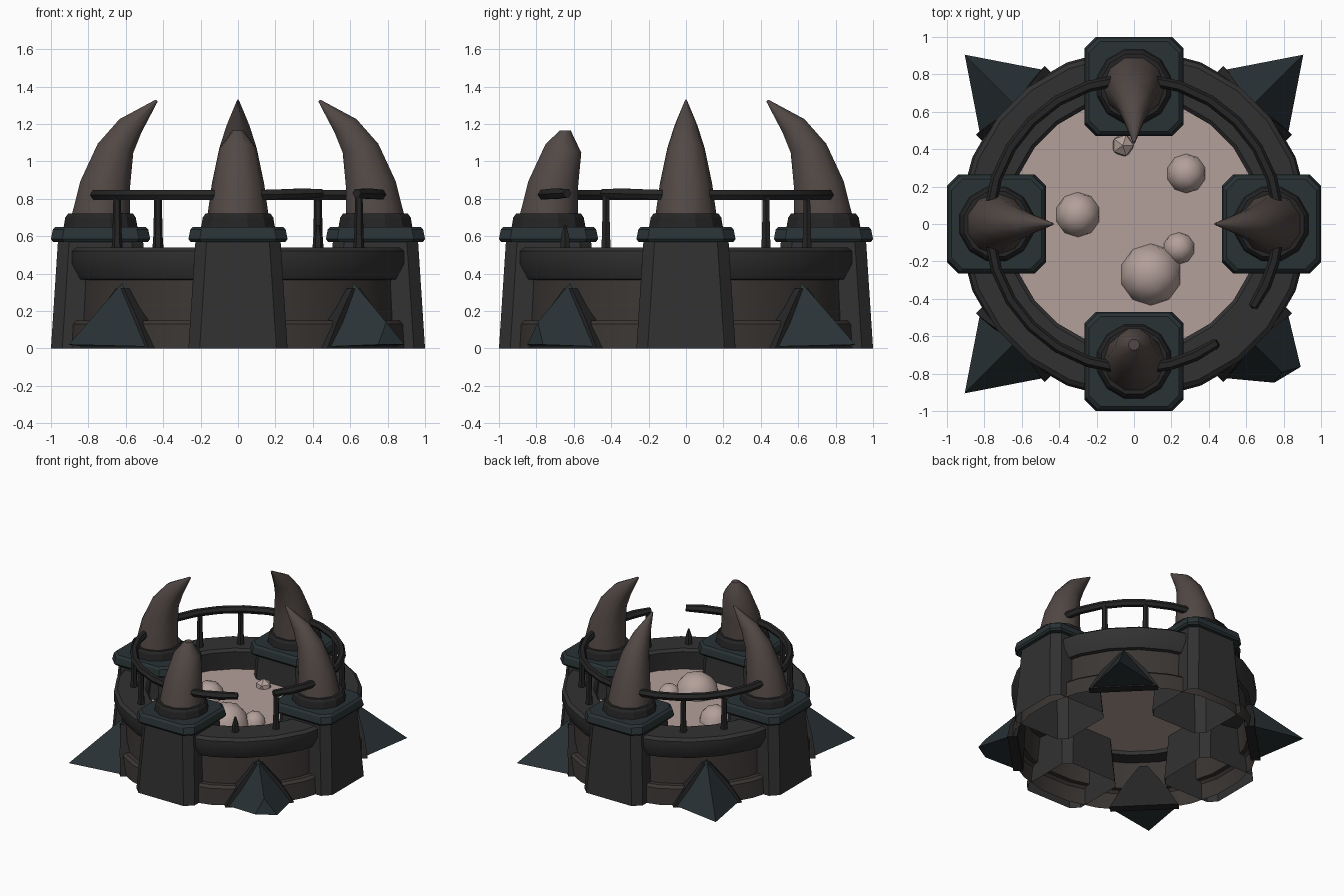
import bpy, bmesh, math
from mathutils import Vector, Matrix

if "Cube" in bpy.data.objects:
    bpy.data.objects.remove(bpy.data.objects["Cube"])


def material(name, col):
    m = bpy.data.materials.new(name)
    m.diffuse_color = (*col, 1)
    m.use_nodes = True
    m.node_tree.nodes["Principled BSDF"].inputs["Base Color"].default_value = m.diffuse_color
    return m


STONE = material("dark_stone", (0.032, 0.031, 0.031))
WALL = material("brown_stone", (0.043, 0.037, 0.034))
METAL = material("blue_metal", (0.022, 0.032, 0.036))
IRON = material("black_iron", (0.018, 0.018, 0.018))
HORN = material("horn", (0.085, 0.066, 0.06))
POOL = material("pale_liquid", (0.45, 0.35, 0.32))


def finish(name, bm, mat, rot=0.0, smooth=None):
    bm.transform(Matrix.Rotation(rot, 4, 'Z'))
    bmesh.ops.recalc_face_normals(bm, faces=bm.faces)
    me = bpy.data.meshes.new(name)
    bm.to_mesh(me)
    bm.free()
    me.materials.append(mat)
    ob = bpy.data.objects.new(name, me)
    bpy.context.collection.objects.link(ob)
    if smooth:
        bpy.ops.object.select_all(action='DESELECT')
        ob.select_set(True)
        bpy.context.view_layer.objects.active = ob
        bpy.ops.object.shade_smooth_by_angle(angle=math.radians(smooth))
    return ob


def loft(name, rings, mat, rot=0.0, bottom=False, top=True, closed=False, smooth=None):
    """Skin a list of equal-length point rings."""
    bm = bmesh.new()
    vs = [[bm.verts.new(p) for p in r] for r in rings]
    n = len(vs[0])
    pairs = list(zip(vs, vs[1:])) + ([(vs[-1], vs[0])] if closed else [])
    for a, b in pairs:
        for i in range(n):
            j = (i + 1) % n
            bm.faces.new((a[i], a[j], b[j], b[i]))
    if bottom and not closed:
        bm.faces.new(vs[0][::-1])
    if top and not closed:
        bm.faces.new(vs[-1])
    return finish(name, bm, mat, rot, smooth)


def circle(cx, z, r, n, tilt=0.0):
    out = []
    for i in range(n):
        a = 2 * math.pi * (i + 0.5) / n
        x = r * math.cos(a)
        out.append((cx + x, r * math.sin(a), z + x * tilt))
    return out


def octagon(cx, z, h, c):
    pts = [(h, c - h), (h, h - c), (h - c, h), (c - h, h),
           (-h, h - c), (-h, c - h), (c - h, -h), (h - c, -h)]
    return [(cx + x, y, z) for x, y in pts]


def tube(name, path, radii, mat, n=6, smooth=40):
    rings = []
    for i, p in enumerate(path):
        d = Vector(path[min(i + 1, len(path) - 1)]) - Vector(path[max(i - 1, 0)])
        d.normalize()
        side = d.cross(Vector((0, 0, 1)))
        side = side.normalized() if side.length > 0.3 else Vector((1, 0, 0))
        up = side.cross(d)
        rings.append([Vector(p) + radii[i] * (side * math.cos(t) + up * math.sin(t))
                      for t in [2 * math.pi * k / n for k in range(n)]])
    return loft(name, rings, mat, bottom=True, smooth=smooth)


# Round wall with a stepped foot, open underneath
loft("wall", [circle(0, z, r, 24) for r, z in
              [(0.935, 0), (0.925, 0.13), (0.905, 0.15), (0.87, 0.15), (0.855, 0.38)]],
     WALL, top=False, smooth=30)
# Heavy rim around the pool
loft("rim", [circle(0, z, r, 24) for r, z in
             [(0.69, 0.34), (0.67, 0.52), (0.69, 0.54), (0.90, 0.54), (0.925, 0.52),
              (0.925, 0.45), (0.885, 0.37)]],
     STONE, closed=True, smooth=30)

# Pool surface and half-sunk bubbles
bm = bmesh.new()
bm.faces.new([bm.verts.new(p) for p in circle(0, 0.37, 0.70, 24)])
finish("pool_surface", bm, POOL)
for x, y, r in [(-0.3, 0.05, 0.12), (0.28, 0.27, 0.105), (0.09, -0.27, 0.165),
                (0.24, -0.13, 0.085), (-0.06, 0.42, 0.065)]:
    bm = bmesh.new()
    bmesh.ops.create_icosphere(bm, subdivisions=2 if r > 0.07 else 1, radius=r)
    bmesh.ops.bisect_plane(bm, geom=bm.verts[:] + bm.edges[:] + bm.faces[:],
                           plane_co=(0, 0, 0), plane_no=(0, 0, 1), clear_inner=True)
    bmesh.ops.translate(bm, verts=bm.verts, vec=(x, y, 0.37))
    finish("bubble", bm, POOL, smooth=40)

# Four pillars with caps, collars and inward-curving horns (front horn is snapped)
C = 0.735
for k, side in enumerate(["right", "back", "left", "front"]):
    rot = k * math.pi / 2
    loft(side + "_pillar", [octagon(C, 0, 0.265, 0.06), octagon(C, 0.57, 0.228, 0.06)],
         STONE, rot)
    loft(side + "_cap", [octagon(C, 0.57, 0.255, 0.06), octagon(C, 0.585, 0.265, 0.06),
                         octagon(C, 0.635, 0.255, 0.06), octagon(C, 0.65, 0.24, 0.06)],
         METAL, rot, bottom=True)
    loft(side + "_collar", [circle(C, 0.645, 0.205, 12), circle(C, 0.70, 0.195, 12),
                            circle(C, 0.72, 0.18, 12)], IRON, rot)
    horn = [circle(C, 0.70, 0.165, 10), circle(0.71, 0.88, 0.14, 10, 0.1),
            circle(0.655, 1.07, 0.10, 10, 0.25)]
    if side == "front":
        horn.append(circle(0.645, 1.165, 0.03, 10))
    else:
        horn += [circle(0.575, 1.19, 0.062, 10, 0.6), circle(0.435, 1.325, 0.006, 10, 0.8)]
    loft(side + "_horn", horn, HORN, rot, smooth=40)

# Diagonal ground spikes on backing plates (front right one is blunted)
for k, side in enumerate(["back_right", "back_left", "front_left", "front_right"]):
    rot = math.pi / 4 + k * math.pi / 2
    bm = bmesh.new()
    base = [bm.verts.new(p) for p in [(0.925, -0.24, 0.01), (0.925, 0.24, 0.01), (0.875, 0, 0.35)]]
    bm.faces.new(base)
    if side == "front_right":
        tip = [bm.verts.new(p) for p in
               [(1.13, -0.07, 0.02), (1.17, 0.09, 0.02), (1.12, 0, 0.14)]]
        bm.faces.new(tip)
        for i in range(3):
            j = (i + 1) % 3
            bm.faces.new((base[i], base[j], tip[j], tip[i]))
    else:
        tip = bm.verts.new((1.28, 0, 0.02))
        for i in range(3):
            bm.faces.new((base[i], base[(i + 1) % 3], tip))
    finish(side + "_spike", bm, METAL, rot)
    loft(side + "_spike_plate",
         [[(x, -0.26, 0), (x, 0.26, 0), (x - 0.01, 0.17, 0.15), (x - 0.04, 0.03, 0.32),
           (x - 0.04, -0.03, 0.32), (x - 0.01, -0.17, 0.15)] for x in (0.86, 0.935)],
        IRON, rot, bottom=True)

# Iron rail between the horns, broken in the front right quarter
R = 0.775


def arc(a0, a1, n, z0=0.82, z1=0.82):
    return [(R * math.cos(math.radians(a0 + (a1 - a0) * i / n)),
             R * math.sin(math.radians(a0 + (a1 - a0) * i / n)),
             z0 + (z1 - z0) * i / n) for i in range(n + 1)]


for k, side in enumerate(["back_right", "back_left", "front_left"]):
    tube(side + "_rail", arc(90 * k + 5, 90 * k + 85, 6), [0.03] * 7, IRON)
tube("broken_rail_right", arc(-5, -35, 3, 0.82, 0.83), [0.03, 0.03, 0.032, 0.026], IRON)
tube("broken_rail_front", arc(-85, -55, 3, 0.82, 0.83), [0.03, 0.03, 0.032, 0.026], IRON)

# Rail posts; one is snapped to a pointed stub
for k in range(4):
    for a in (33.5, 56.5):
        t = math.radians(90 * k + a)
        x, y = R * math.cos(t), R * math.sin(t)
        stub = k == 3 and a < 45
        h, r = (0.66, 0.006) if stub else (0.81, 0.02)
        tube("rail_stub" if stub else "rail_post",
             [(x, y, 0.53), (x, y, 0.6), (x, y, h)], [0.03, 0.025, r], IRON)
